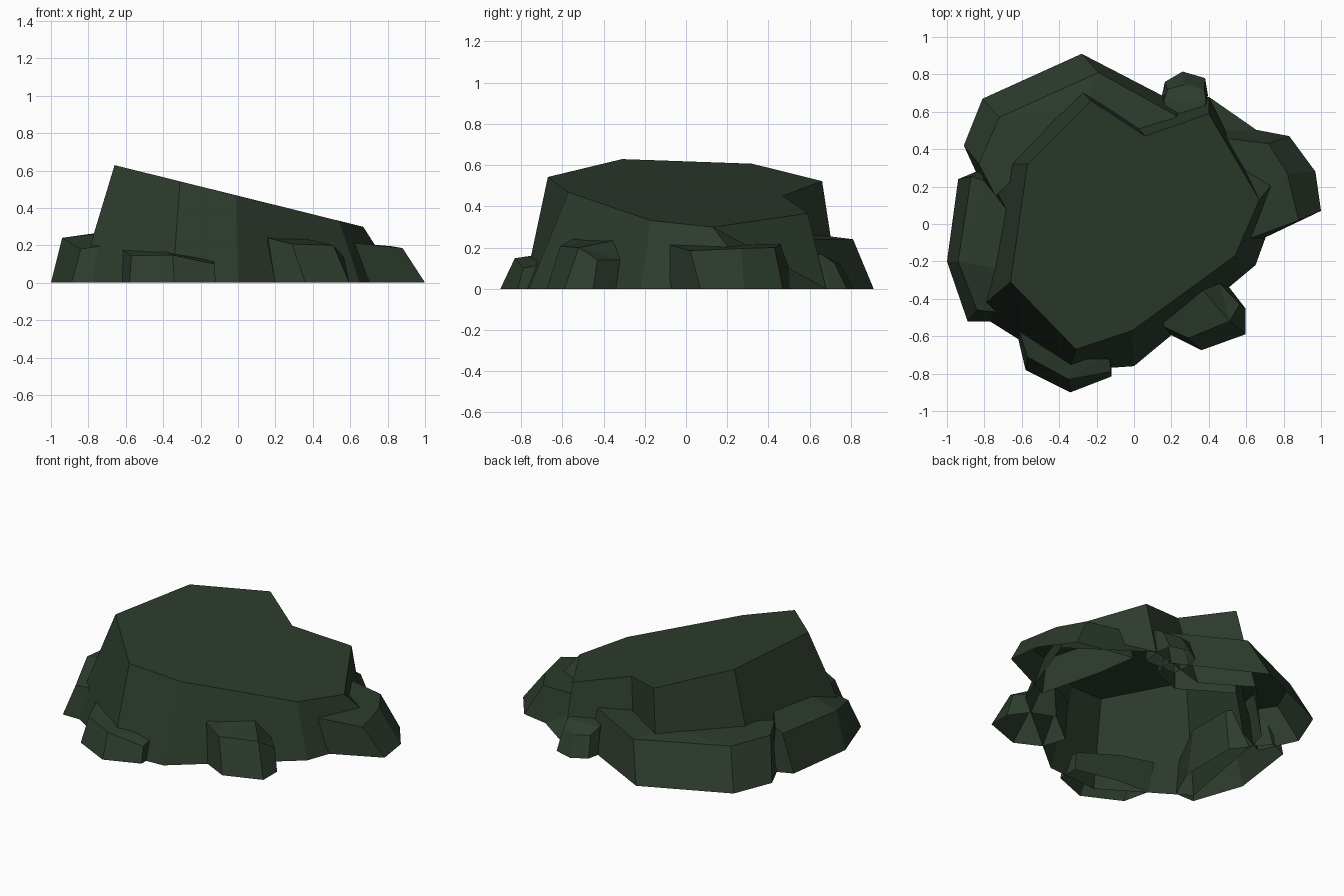
import bpy, bmesh

# One dark mossy stone colour
stone = bpy.data.materials.new("dark green stone")
stone.diffuse_color = (0.0260, 0.0445, 0.0260, 1)


def rock(name, pts, height=None, dents=()):
    """Open-bottomed faceted boulder. Each point, counter-clockwise:
    foot x, foot y, top x, top y and (unless height is given) top z.
    Walls listed in dents are folded inwards along their diagonal."""
    bm = bmesh.new()
    foot, top = [], []
    for p in pts:
        z = height(p[2], p[3]) if height else p[4]
        foot.append(bm.verts.new((p[0], p[1], 0)))
        top.append(bm.verts.new((p[2], p[3], z)))
    n = len(pts)
    for i in range(n):
        j = (i + 1) % n
        if i in dents:
            bm.faces.new((foot[i], foot[j], top[i]))
            bm.faces.new((foot[j], top[j], top[i]))
        else:
            bm.faces.new((foot[i], foot[j], top[j], top[i]))
    cap = bm.faces.new(top)
    if not height:
        bmesh.ops.triangulate(bm, faces=[cap])
    me = bpy.data.meshes.new(name)
    bm.to_mesh(me)
    bm.free()
    me.materials.append(stone)
    ob = bpy.data.objects.new(name, me)
    bpy.context.collection.objects.link(ob)
    return ob


# Main boulder with a flat top sloping down to the right
rock("main_boulder", [
    (-0.85, -0.47, -0.66, -0.31),
    (-0.35, -0.785, -0.31, -0.67),
    (0.00, -0.76, -0.01, -0.57),
    (0.65, -0.22, 0.54, -0.17),
    (0.86, 0.36, 0.67, 0.13),
    (0.40, 0.68, 0.40, 0.59),
    (-0.02, 0.56, 0.06, 0.47),
    (-0.31, 0.74, -0.23, 0.66),
    (-0.71, 0.32, -0.57, 0.32),
], height=lambda x, y: 0.465 - 0.248 * x, dents={4})

# Low ledge wrapping the back left
rock("back_ledge", [
    (-0.80, 0.18, -0.74, 0.15, 0.26),
    (-0.60, 0.28, -0.60, 0.28, 0.265),
    (-0.27, 0.61, -0.27, 0.61, 0.265),
    (0.04, 0.42, 0.04, 0.42, 0.26),
    (0.24, 0.50, 0.20, 0.50, 0.25),
    (0.26, 0.63, 0.225, 0.58, 0.24),
    (-0.28, 0.91, -0.19, 0.81, 0.24),
    (-0.81, 0.67, -0.72, 0.57, 0.245),
    (-0.91, 0.42, -0.83, 0.32, 0.25),
])

# Left side stone
rock("left_stone", [
    (-1.00, -0.20, -0.94, -0.20, 0.24),
    (-0.89, -0.52, -0.84, -0.46, 0.18),
    (-0.76, -0.52, -0.74, -0.47, 0.195),
    (-0.66, -0.30, -0.66, -0.25, 0.275),
    (-0.66, 0.08, -0.66, 0.05, 0.275),
    (-0.82, 0.29, -0.80, 0.23, 0.26),
    (-0.94, 0.24, -0.87, 0.255, 0.245),
])

# Front left stone
rock("front_left_stone", [
    (-0.62, -0.61, -0.62, -0.555, 0.178),
    (-0.58, -0.78, -0.57, -0.71, 0.145),
    (-0.34, -0.90, -0.35, -0.83, 0.148),
    (-0.12, -0.815, -0.125, -0.79, 0.10),
    (-0.12, -0.68, -0.13, -0.68, 0.12),
    (-0.40, -0.62, -0.42, -0.62, 0.18),
])

# Front right stone
rock("front_right_stone", [
    (0.20, -0.595, 0.16, -0.55, 0.24),
    (0.36, -0.675, 0.29, -0.61, 0.207),
    (0.595, -0.59, 0.51, -0.52, 0.20),
    (0.595, -0.45, 0.565, -0.43, 0.14),
    (0.51, -0.34, 0.46, -0.32, 0.14),
    (0.36, -0.28, 0.34, -0.32, 0.24),
    (0.15, -0.45, 0.15, -0.42, 0.25),
])

# Right side stone
rock("right_stone", [
    (0.60, -0.12, 0.60, -0.085, 0.215),
    (1.00, 0.07, 0.88, 0.02, 0.185),
    (0.97, 0.28, 0.82, 0.27, 0.195),
    (0.83, 0.47, 0.72, 0.43, 0.20),
    (0.46, 0.54, 0.44, 0.465, 0.22),
    (0.50, 0.28, 0.50, 0.26, 0.22),
])

# Small stone at the back
rock("small_back_stone", [
    (0.16, 0.56, 0.18, 0.55, 0.18),
    (0.38, 0.56, 0.36, 0.55, 0.18),
    (0.395, 0.69, 0.385, 0.66, 0.165),
    (0.38, 0.78, 0.375, 0.72, 0.125),
    (0.26, 0.815, 0.27, 0.745, 0.12),
    (0.165, 0.76, 0.18, 0.72, 0.13),
    (0.15, 0.69, 0.16, 0.66, 0.165),
])
